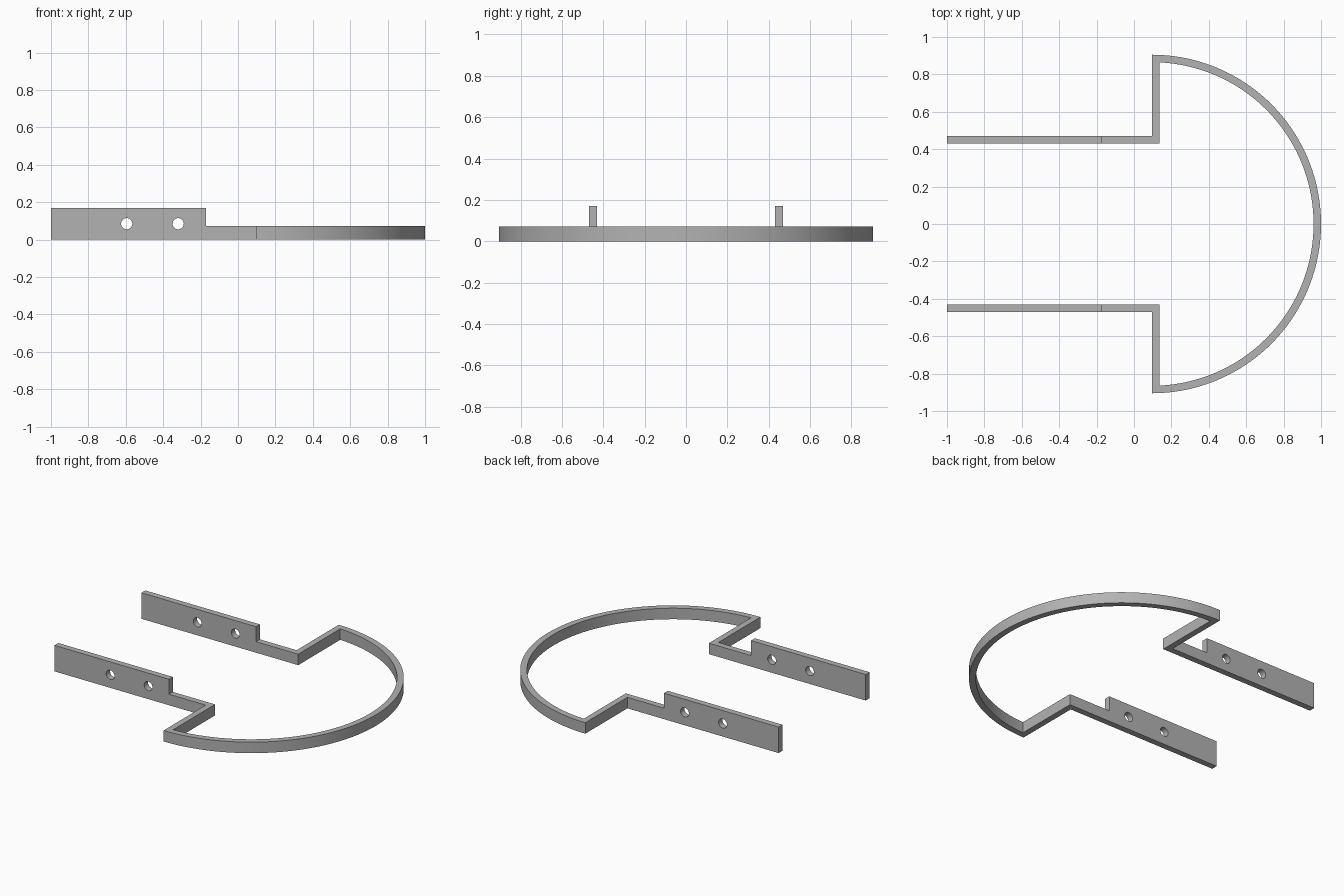
import bpy, bmesh, math
from mathutils import Matrix

cube = bpy.data.objects.get("Cube")
if cube:
    bpy.data.objects.remove(cube)

# Main dimensions
BAR = 0.04                      # wall thickness
BAND_H, PLATE_H = 0.072, 0.17
CX, R = 0.095, 0.905            # half ring centre and outer radius
ARM_IN, ARM_OUT = 0.43, 0.47
STEP_X = -0.17                  # where the tall plate ends
HOLES = (-0.595, -0.32)
SEGMENTS = 96

grey = bpy.data.materials.new("grey metal")
grey.use_nodes = True
colour = (0.45, 0.45, 0.45, 1)
grey.diffuse_color = colour
grey.node_tree.nodes["Principled BSDF"].inputs["Base Color"].default_value = colour


def make_object(name, bm):
    bmesh.ops.recalc_face_normals(bm, faces=bm.faces)
    mesh = bpy.data.meshes.new(name)
    bm.to_mesh(mesh)
    bm.free()
    mesh.materials.append(grey)
    obj = bpy.data.objects.new(name, mesh)
    bpy.context.collection.objects.link(obj)
    return obj


def extrude_outline(name, points, height):
    bm = bmesh.new()
    face = bm.faces.new([bm.verts.new((x, y, 0)) for x, y in points])
    top = bmesh.ops.extrude_face_region(bm, geom=[face])["geom"]
    verts = [v for v in top if isinstance(v, bmesh.types.BMVert)]
    bmesh.ops.translate(bm, verts=verts, vec=(0, 0, height))
    return make_object(name, bm)


def arc(radius, limit):
    angles = [limit - 2 * limit * i / SEGMENTS for i in range(SEGMENTS + 1)]
    return [(CX + radius * math.cos(a), radius * math.sin(a)) for a in angles]


def combine(target, tool, operation):
    mod = target.modifiers.new(operation.title(), "BOOLEAN")
    mod.operation, mod.solver, mod.object = operation, "EXACT", tool
    bpy.context.view_layer.objects.active = target
    bpy.ops.object.modifier_apply(modifier=mod.name)
    bpy.data.objects.remove(tool)


# Half ring, stepped shoulders and arms as one continuous band
inner_r = R - BAR
outer = arc(R, math.pi / 2)
inner = arc(inner_r, math.acos(BAR / inner_r))
left_end = [(CX + BAR, ARM_IN), (-1, ARM_IN), (-1, ARM_OUT), (CX, ARM_OUT)]
right_end = [(x, -y) for x, y in reversed(left_end)]
frame = extrude_outline("ring_frame", outer + right_end + inner[::-1] + left_end, BAND_H)

# Tall mounting plates on both arms
for side, name in ((1, "left_plate"), (-1, "right_plate")):
    a, b = side * ARM_IN, side * ARM_OUT
    plate = extrude_outline(name, [(-1, a), (STEP_X, a), (STEP_X, b), (-1, b)], PLATE_H)
    combine(frame, plate, "UNION")

# Screw holes through both plates
for x in HOLES:
    bm = bmesh.new()
    bmesh.ops.create_cone(
        bm, cap_ends=True, segments=32, radius1=0.03, radius2=0.03, depth=1.2,
        matrix=Matrix.Translation((x, 0, PLATE_H / 2)) @ Matrix.Rotation(math.pi / 2, 4, "X"))
    cutter = make_object("hole_cutter", bm)
    cutter.hide_render = True
    combine(frame, cutter, "DIFFERENCE")

# Merge leftover flat seams, then smooth the curved walls only
bm = bmesh.new()
bm.from_mesh(frame.data)
bmesh.ops.remove_doubles(bm, verts=bm.verts, dist=0.0001)
bmesh.ops.dissolve_limit(bm, angle_limit=0.005, verts=bm.verts, edges=bm.edges)
bm.to_mesh(frame.data)
bm.free()
bpy.ops.object.select_all(action="DESELECT")
frame.select_set(True)
bpy.context.view_layer.objects.active = frame
bpy.ops.object.shade_smooth_by_angle(angle=math.radians(30))
